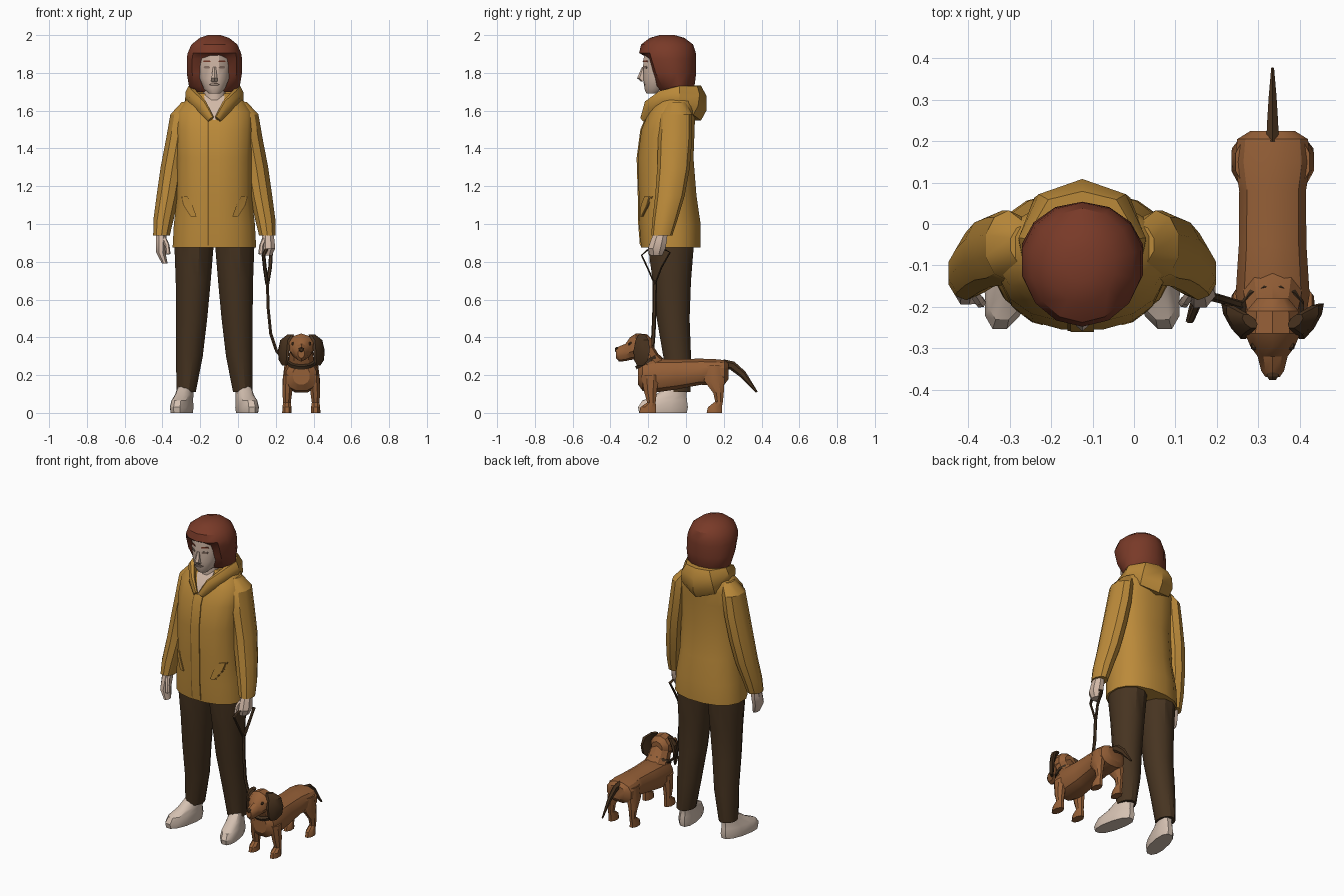
import bpy, bmesh, math
from mathutils import Vector
from mathutils.bvhtree import BVHTree

PX = -0.125   # centre line of the person
DX = 0.335    # centre line of the dog


def material(name, rgb):
    m = bpy.data.materials.new(name)
    m.diffuse_color = (*rgb, 1)
    return m


JACKET = material("mustard jacket", (0.50, 0.255, 0.042))
SEAM = material("jacket seam", (0.20, 0.10, 0.018))
HAIR = material("auburn hair", (0.19, 0.042, 0.021))
SKIN = material("skin", (0.64, 0.48, 0.385))
FACE = material("eye and lip shade", (0.27, 0.18, 0.14))
TROUSER = material("dark brown trousers", (0.062, 0.034, 0.015))
SHOE = material("pale shoes", (0.66, 0.53, 0.44))
FUR = material("tan fur", (0.30, 0.115, 0.038))
DARK = material("dark brown fur", (0.065, 0.032, 0.013))
LEATHER = material("leash brown", (0.055, 0.030, 0.014))


def finish(name, bm, mat):
    bmesh.ops.recalc_face_normals(bm, faces=bm.faces)
    me = bpy.data.meshes.new(name)
    bm.to_mesh(me)
    bm.free()
    me.materials.append(mat)
    ob = bpy.data.objects.new(name, me)
    bpy.context.collection.objects.link(ob)
    return ob


def skin(name, rings, mat, n=12, e=2.0, edit=None):
    """Bridge rings given as (centre, u axis, v axis); e > 2 squares the section."""
    bm = bmesh.new()
    loops = []
    for c, u, v in rings:
        loop = []
        for i in range(n):
            a = 2 * math.pi * (i + 0.5) / n
            p, q = (math.copysign(abs(f(a)) ** (2 / e), f(a)) for f in (math.cos, math.sin))
            co = Vector(c) + Vector(u) * p + Vector(v) * q
            loop.append(bm.verts.new(edit(co) if edit else co))
        loops.append(loop)
    for a, b in zip(loops, loops[1:]):
        for i in range(n):
            j = (i + 1) % n
            bm.faces.new((a[i], a[j], b[j], b[i]))
    bm.faces.new(loops[0])
    bm.faces.new(loops[-1])
    return finish(name, bm, mat)


def stack(name, rows, mat, cx=PX, s=1, shear=0, **kw):
    """Horizontal rings: rows of (z, dx, y, rx, ry)."""
    return skin(name, [((cx + s * d, y, z), (rx, 0, 0), (s * shear * ry, ry, 0))
                       for z, d, y, rx, ry in rows], mat, **kw)


def along_y(name, rows, mat, cx=DX, **kw):
    """Upright rings: rows of (y, z, rx, rz)."""
    return skin(name, [((cx, y, z), (rx, 0, 0), (0, 0, rz)) for y, z, rx, rz in rows], mat, **kw)


def tube(name, pts, radii, mat, up=(0, 0, 1), n=8):
    """Sweep along points, radii as (sideways, along up)."""
    pts, rings = [Vector(p) for p in pts], []
    for i, p in enumerate(pts):
        t = (pts[min(i + 1, len(pts) - 1)] - pts[max(i - 1, 0)]).normalized()
        side = t.cross(Vector(up)).normalized()
        r = radii[i] if isinstance(radii, list) else radii
        rings.append((p, side * r[0], side.cross(t) * r[1]))
    return skin(name, rings, mat, n=n)


def strip(name, rows, target, mat, out=0.006):
    """Thin plate laid on the front of target: rows of (z, x left, x right)."""
    me = target.data
    tree = BVHTree.FromPolygons([v.co for v in me.vertices], [p.vertices[:] for p in me.polygons])
    bm = bmesh.new()
    loops = []
    for z, xl, xr in rows:
        loop = []
        for x, off in ((xl, -out), (xr, -out), (xr, 0.004), (xl, 0.004)):
            hit = tree.ray_cast(Vector((PX + x, -1, z)), Vector((0, 1, 0)))[0]
            loop.append(bm.verts.new((PX + x, (hit.y if hit else -0.1) + off, z)))
        loops.append(loop)
    for a, b in zip(loops, loops[1:]):
        for i in range(4):
            j = (i + 1) % 4
            bm.faces.new((a[i], a[j], b[j], b[i]))
    bm.faces.new(loops[0])
    bm.faces.new(loops[-1])
    return finish(name, bm, mat)


# Jacket body with placket, seam, open neck and pockets
torso = stack("jacket_body", [
    (0.875, 0, -0.08, 0.225, 0.160), (1.00, 0, -0.085, 0.218, 0.165), (1.15, 0, -0.097, 0.200, 0.155),
    (1.35, 0, -0.108, 0.200, 0.150), (1.50, 0, -0.095, 0.205, 0.143), (1.59, 0, -0.075, 0.205, 0.125),
    (1.65, 0, -0.055, 0.160, 0.110), (1.69, 0, -0.050, 0.100, 0.090)], JACKET, n=16, e=2.3)
zs = [0.885, 1.0, 1.15, 1.35, 1.5, 1.55]
strip("placket", [(z, -0.028, 0.028) for z in zs], torso, JACKET)
strip("placket_seam", [(z, -0.036, -0.029) for z in zs], torso, SEAM, 0.003)
strip("open_neck", [(1.55, -0.004, 0.004), (1.59, -0.025, 0.025), (1.65, -0.05, 0.05),
                    (1.68, -0.055, 0.055)], torso, SKIN)
for s, side in ((-1, "left"), (1, "right")):
    flap = [(1.145, 0.142, 0.172), (1.10, 0.117, 0.160), (1.04, 0.095, 0.122)]
    strip("pocket_" + side, [(z, s * a, s * b) for z, a, b in flap], torso, JACKET, 0.009)
    strip("pocket_seam_" + side, [(z, s * (b - 0.004), s * (b + 0.006)) for z, a, b in flap],
          torso, SEAM, 0.004)

# Hood lying on the back, running forward into the collar
half = [(0.018, -0.228, 1.555), (0.065, -0.195, 1.62), (0.110, -0.125, 1.665),
        (0.125, -0.04, 1.675), (0.085, 0.035, 1.655)]
rad = [(0.012, 0.02), (0.020, 0.04), (0.028, 0.045), (0.032, 0.06), (0.045, 0.085)]
path = [(PX + x, y, z) for x, y, z in half] + [(PX, 0.058, 1.64)]
path += [(PX - x, y, z) for x, y, z in reversed(half)]
tube("hood", path, rad + [(0.055, 0.10)] + rad[::-1], JACKET)

# Head, neck and face
head = stack("head", [
    (1.69, 0, -0.180, 0.030, 0.030), (1.715, 0, -0.162, 0.058, 0.060), (1.77, 0, -0.140, 0.080, 0.088),
    (1.84, 0, -0.130, 0.092, 0.100), (1.91, 0, -0.120, 0.092, 0.105), (1.95, 0, -0.11, 0.06, 0.08)], SKIN)
stack("neck", [(1.58, 0, -0.09, 0.075, 0.075), (1.66, 0, -0.095, 0.062, 0.068),
               (1.75, 0, -0.10, 0.060, 0.065)], SKIN)
stack("nose", [(1.755, 0, -0.222, 0.020, 0.018), (1.772, 0, -0.233, 0.018, 0.026),
               (1.83, 0, -0.222, 0.009, 0.012)], SKIN, n=6)
strip("lips", [(1.732, -0.016, 0.016), (1.739, -0.028, 0.028), (1.748, -0.014, 0.014)], head, FACE, 0.004)
for s, side in ((-1, "left"), (1, "right")):
    strip("eye_" + side, [(1.822, s * 0.028, s * 0.050), (1.829, s * 0.022, s * 0.058),
                          (1.836, s * 0.030, s * 0.052)], head, FACE, 0.004)
    strip("eyebrow_" + side, [(1.858, s * 0.020, s * 0.060), (1.866, s * 0.024, s * 0.056)],
          head, HAIR, 0.004)

# Bobbed hair, flattened at the front below the fringe so the face shows


def open_face(co):
    if co.z < 1.89:
        co.y = max(co.y, -0.15 - max(0, co.z - 1.70) * 0.25)
    return co


stack("hair", [
    (1.70, 0, -0.055, 0.105, 0.085), (1.73, 0, -0.060, 0.138, 0.105), (1.80, 0, -0.078, 0.150, 0.132),
    (1.875, 0, -0.092, 0.150, 0.146), (1.905, 0, -0.098, 0.145, 0.150), (1.95, 0, -0.10, 0.125, 0.138),
    (1.985, 0, -0.10, 0.080, 0.092), (2.0, 0, -0.10, 0.035, 0.04)], HAIR, n=14, edit=open_face)

# Arms, legs and shoes
for s, side in ((-1, "left"), (1, "right")):
    stack("sleeve_" + side, [
        (1.645, 0.135, -0.050, 0.040, 0.050), (1.58, 0.178, -0.052, 0.058, 0.085),
        (1.45, 0.195, -0.058, 0.064, 0.090), (1.30, 0.222, -0.066, 0.066, 0.086),
        (1.15, 0.246, -0.085, 0.063, 0.078), (1.02, 0.270, -0.112, 0.056, 0.066),
        (0.94, 0.280, -0.128, 0.046, 0.056)], JACKET, s=s, n=10)
    stack("trouser_leg_" + side, [
        (1.00, 0.105, -0.08, 0.100, 0.125), (0.88, 0.108, -0.08, 0.107, 0.125),
        (0.70, 0.112, -0.075, 0.096, 0.105), (0.50, 0.120, -0.068, 0.085, 0.090),
        (0.30, 0.132, -0.047, 0.073, 0.076), (0.11, 0.150, -0.042, 0.053, 0.068)], TROUSER, s=s)
    stack("shoe_" + side, [
        (0.0, 0.173, -0.122, 0.052, 0.130), (0.03, 0.173, -0.122, 0.056, 0.136),
        (0.065, 0.170, -0.113, 0.051, 0.122), (0.095, 0.160, -0.080, 0.045, 0.085),
        (0.14, 0.152, -0.045, 0.040, 0.055)], SHOE, s=s, shear=-0.2, e=2.3)

# Left hand hangs open, right hand is a fist round the leash
stack("hand_left", [
    (0.97, 0.280, -0.130, 0.030, 0.034), (0.91, 0.282, -0.140, 0.030, 0.044),
    (0.85, 0.284, -0.152, 0.027, 0.046), (0.79, 0.262, -0.165, 0.016, 0.030)], SKIN, s=-1, n=8)
stack("hand_right", [
    (0.97, 0.280, -0.130, 0.030, 0.034), (0.92, 0.284, -0.142, 0.036, 0.046),
    (0.87, 0.285, -0.155, 0.040, 0.050), (0.832, 0.280, -0.158, 0.026, 0.034)], SKIN, n=8)
for s, side in ((-1, "left"), (1, "right")):
    tube("thumb_" + side, [(PX + s * 0.27, -0.155, 0.93), (PX + s * 0.25, -0.185, 0.885),
                           (PX + s * 0.245, -0.19, 0.84)], (0.013, 0.013), SKIN, (1, 0, 0), 6)

# Leash with hand loop
tube("leash_loop", [(0.155, -0.165, 0.68), (0.143, -0.20, 0.76), (0.135, -0.235, 0.835),
                    (0.150, -0.20, 0.865), (0.165, -0.12, 0.868), (0.175, -0.085, 0.85),
                    (0.170, -0.13, 0.77), (0.155, -0.165, 0.68)], (0.005, 0.010), LEATHER, (1, 0, 0), 6)
tube("leash", [(0.155, -0.165, 0.70), (0.160, -0.167, 0.55), (0.173, -0.172, 0.42),
               (0.205, -0.18, 0.325), (0.27, -0.20, 0.27)], (0.009, 0.011), LEATHER, (0, 1, 0), 6)

# Dog body, neck and head
along_y("dog_body", [
    (-0.255, 0.20, 0.045, 0.050), (-0.230, 0.195, 0.082, 0.080), (-0.17, 0.197, 0.092, 0.093),
    (-0.05, 0.205, 0.084, 0.083), (0.08, 0.218, 0.083, 0.071), (0.15, 0.215, 0.094, 0.072),
    (0.205, 0.215, 0.088, 0.066), (0.225, 0.22, 0.055, 0.042)], FUR, e=2.4)
tube("dog_neck", [(DX, -0.15, 0.22), (DX, -0.20, 0.28), (DX, -0.235, 0.35)],
     [(0.080, 0.07), (0.070, 0.062), (0.062, 0.055)], FUR, n=10)
tube("dog_collar", [(DX, -0.202, 0.264), (DX, -0.211, 0.280)], (0.078, 0.070), LEATHER, n=12)
along_y("dog_head", [
    (-0.180, 0.35, 0.040, 0.042), (-0.21, 0.352, 0.066, 0.066), (-0.265, 0.352, 0.070, 0.068),
    (-0.297, 0.340, 0.056, 0.060), (-0.32, 0.320, 0.038, 0.046), (-0.355, 0.312, 0.029, 0.040),
    (-0.370, 0.315, 0.018, 0.026)], FUR, n=10)
along_y("dog_nose", [(-0.352, 0.336, 0.015, 0.013), (-0.368, 0.335, 0.016, 0.014),
                     (-0.377, 0.334, 0.009, 0.008)], DARK, n=6)
tube("dog_tail", [(DX, 0.195, 0.262), (DX, 0.245, 0.25), (DX, 0.30, 0.205), (DX, 0.375, 0.110)],
     [(0.018, 0.022), (0.015, 0.024), (0.011, 0.020), (0.004, 0.005)], DARK, n=6)

# Paired dog parts
for s, side in ((-1, "left"), (1, "right")):
    stack("dog_ear_" + side, [
        (0.415, 0.055, -0.235, 0.016, 0.018), (0.385, 0.083, -0.232, 0.022, 0.038),
        (0.33, 0.094, -0.235, 0.017, 0.046), (0.28, 0.094, -0.238, 0.015, 0.040),
        (0.25, 0.088, -0.242, 0.008, 0.018)], DARK, DX, s, shear=0.55, n=8)
    stack("dog_eye_" + side, [(0.358, 0.045, -0.296, 0.006, 0.008), (0.366, 0.045, -0.296, 0.009, 0.010),
                              (0.374, 0.045, -0.292, 0.006, 0.008)], DARK, DX, s, n=6)
    stack("dog_front_leg_" + side, [
        (0.20, 0.068, -0.19, 0.030, 0.050), (0.11, 0.074, -0.188, 0.028, 0.036),
        (0.055, 0.076, -0.183, 0.022, 0.024), (0.03, 0.076, -0.200, 0.026, 0.045),
        (0.0, 0.076, -0.203, 0.027, 0.048)], FUR, DX, s, n=8)
    stack("dog_hind_leg_" + side, [
        (0.25, 0.062, 0.150, 0.030, 0.055), (0.17, 0.070, 0.150, 0.032, 0.058),
        (0.105, 0.076, 0.172, 0.024, 0.030), (0.06, 0.076, 0.175, 0.019, 0.022),
        (0.03, 0.076, 0.153, 0.024, 0.040), (0.0, 0.076, 0.150, 0.025, 0.044)], FUR, DX, s, n=8)

# Soft shading that keeps the harder facets
for ob in bpy.context.scene.objects:
    ob.select_set(True)
    bpy.context.view_layer.objects.active = ob
bpy.ops.object.shade_smooth_by_angle(angle=math.radians(32))
